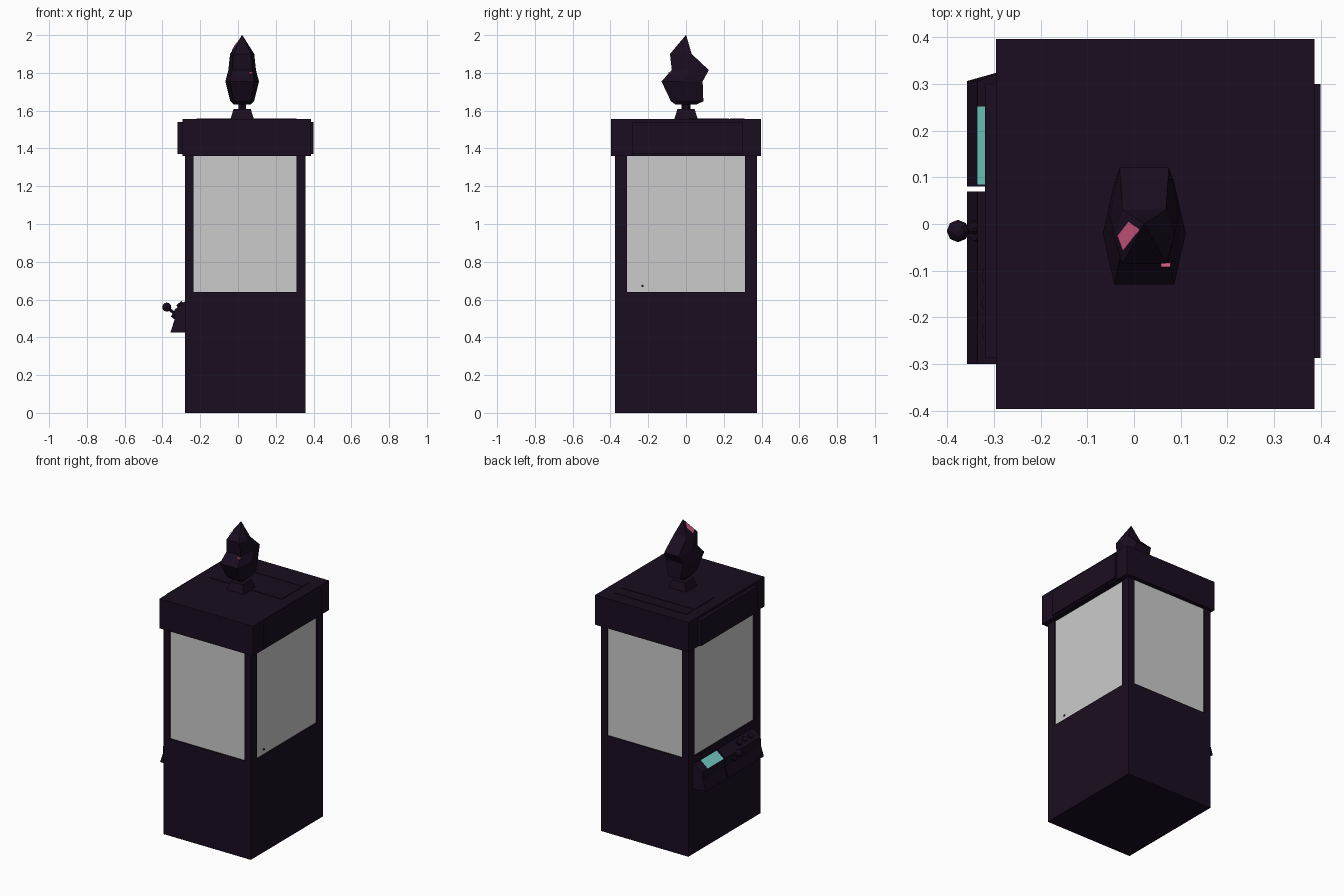
import bpy, bmesh
from mathutils import Vector

if "Cube" in bpy.data.objects:
    bpy.data.objects.remove(bpy.data.objects["Cube"])


def mat(name, rgb):
    m = bpy.data.materials.new(name)
    m.diffuse_color = (*rgb, 1)
    m.use_nodes = True
    m.node_tree.nodes["Principled BSDF"].inputs["Base Color"].default_value = m.diffuse_color
    return m


DARK = mat("dark_purple", (0.010, 0.004, 0.014))
TEAL = mat("teal", (0.17, 0.60, 0.56))
PINK = mat("pink", (0.75, 0.12, 0.27))


def mesh_obj(name, verts, faces, m=None):
    me = bpy.data.meshes.new(name)
    me.from_pydata(verts, [], faces)
    bm = bmesh.new()
    bm.from_mesh(me)
    bmesh.ops.recalc_face_normals(bm, faces=bm.faces)
    bm.to_mesh(me)
    bm.free()
    ob = bpy.data.objects.new(name, me)
    bpy.context.collection.objects.link(ob)
    if m:
        me.materials.append(m)
    return ob


def loft(name, rings, m=DARK):
    """Skin a stack of equal-length rings and cap both ends."""
    n = len(rings[0])
    faces = [(k * n + i, k * n + (i + 1) % n, (k + 1) * n + (i + 1) % n, (k + 1) * n + i)
             for k in range(len(rings) - 1) for i in range(n)]
    faces += [tuple(range(n)), tuple(range((len(rings) - 1) * n, len(rings) * n))]
    return mesh_obj(name, [v for r in rings for v in r], faces, m)


def rect(x0, x1, y0, y1, z):
    return [(x0, y0, z), (x1, y0, z), (x1, y1, z), (x0, y1, z)]


def box(name, x0, x1, y0, y1, z0, z1, m=DARK):
    return loft(name, [rect(x0, x1, y0, y1, z0), rect(x0, x1, y0, y1, z1)], m)


def rod(name, a, b, r, sides=8, m=DARK):
    a, b = Vector(a), Vector(b)
    bpy.ops.mesh.primitive_cylinder_add(vertices=sides, radius=r, depth=(b - a).length,
                                        location=(a + b) / 2)
    ob = bpy.context.object
    ob.name = name
    ob.rotation_euler = (b - a).to_track_quat('Z', 'Y').to_euler()
    ob.data.materials.append(m)
    return ob


# Cabinet base, corner posts and header
X0, X1, Y = -0.28, 0.357, 0.376
GX0, GX1, GY = -0.235, 0.31, 0.312
box("cabinet_base", X0, X1, -Y, Y, 0, 0.64)
for px, (a, b) in (("left", (X0, GX0)), ("right", (GX1, X1))):
    for py, (c, d) in (("front", (-Y, -GY)), ("rear", (GY, Y))):
        box(f"post_{py}_{px}", a, b, c, d, 0.64, 1.36)
box("header", -0.295, 0.386, -0.396, 0.396, 1.36, 1.556)
box("header_sign_panel", -0.319, -0.295, -0.287, 0.30, 1.37, 1.54)
box("header_back_panel", 0.386, 0.399, -0.287, 0.30, 1.37, 1.54)

# Thin raised panels on the roof
box("roof_panel", -0.22, 0.31, 0.015, 0.228, 1.555, 1.559)
box("roof_strip", -0.22, 0.31, 0.232, 0.31, 1.555, 1.559)

# Window panes, set slightly into the frame
r = 0.008
for s, n in ((-1, "front"), (1, "rear")):
    y = s * (Y - r)
    mesh_obj(f"window_{n}", [(GX0, y, 0.64), (GX1, y, 0.64), (GX1, y, 1.36), (GX0, y, 1.36)],
             [(0, 1, 2, 3)])
for x, n in ((X0 + r, "left"), (X1 - r, "right")):
    mesh_obj(f"window_{n}", [(x, -GY, 0.64), (x, GY, 0.64), (x, GY, 1.36), (x, -GY, 1.36)],
             [(0, 1, 2, 3)])
rod("window_peg", (0.34, -0.23, 0.672), (0.353, -0.23, 0.672), 0.007, 6)

# Control desk on the left face: joystick half and screen half
profile = [(X0, 0.592), (-0.335, 0.547), (-0.337, 0.49), (-0.358, 0.425), (X0, 0.425)]


def desk(name, y0, y1_in, y1_out):
    ends = [y1_in if x == X0 else y1_out for x, z in profile]
    loft(name, [[(x, y0, z) for x, z in profile],
                [(x, e, z) for (x, z), e in zip(profile, ends)]])


desk("control_desk", -0.30, 0.07, 0.07)
desk("screen_desk", 0.08, 0.328, 0.306)
mesh_obj("screen", [(-0.284, 0.085, 0.591), (-0.336, 0.085, 0.549),
                    (-0.336, 0.252, 0.549), (-0.284, 0.252, 0.591)], [(0, 1, 2, 3)], TEAL)
rod("joystick_stick", (-0.325, -0.015, 0.52), (-0.378, -0.015, 0.558), 0.008, 6)
rod("joystick_collar", (-0.325, -0.015, 0.515), (-0.343, -0.015, 0.528), 0.022)
bpy.ops.mesh.primitive_uv_sphere_add(segments=8, ring_count=6, radius=0.024,
                                     location=(-0.377, -0.015, 0.56))
bpy.context.object.name = "joystick_knob"
bpy.context.object.data.materials.append(DARK)
for i, y in enumerate((-0.11, -0.17, -0.23)):
    rod(f"button_{i}", (-0.30, y, 0.565), (-0.313, y, 0.581), 0.018)

# Ornament stand
CX = 0.022
loft("ornament_base", [rect(CX - w, CX + w, -w, w, z) for w, z in ((0.062, 1.555), (0.045, 1.61))])
rod("ornament_stem", (CX, 0, 1.60), (CX, 0, 1.65), 0.023, 6)

# Faceted flame: (z, half width, front y, rear y, widest y)
levels = [(1.632, 0.045, -0.055, 0.055, 0), (1.65, 0.063, -0.08, 0.092, 0),
          (1.755, 0.089, -0.13, 0.088, -0.02), (1.815, 0.073, -0.075, 0.121, 0.02),
          (1.90, 0.064, -0.085, 0.03, -0.03), (2.0, 0.001, -0.001, 0.001, 0)]
rings = []
for z, w, f, b, mid in levels:
    k = 0.72 * w
    rings.append([(CX - w, mid, z), (CX - k, f, z), (CX + k, f, z),
                  (CX + w, mid, z), (CX + k, b, z), (CX - k, b, z)])
loft("flame_ornament", rings)

# Pink flecks on the flame
mesh_obj("flame_fleck_left", [(-0.036, -0.025, 1.915), (-0.024, -0.058, 1.925),
                              (0.012, -0.012, 1.983), (-0.012, 0.006, 1.955)],
         [(0, 1, 2, 3)], PINK)
box("flame_fleck_front", 0.058, 0.078, -0.092, -0.08, 1.796, 1.806, PINK)
